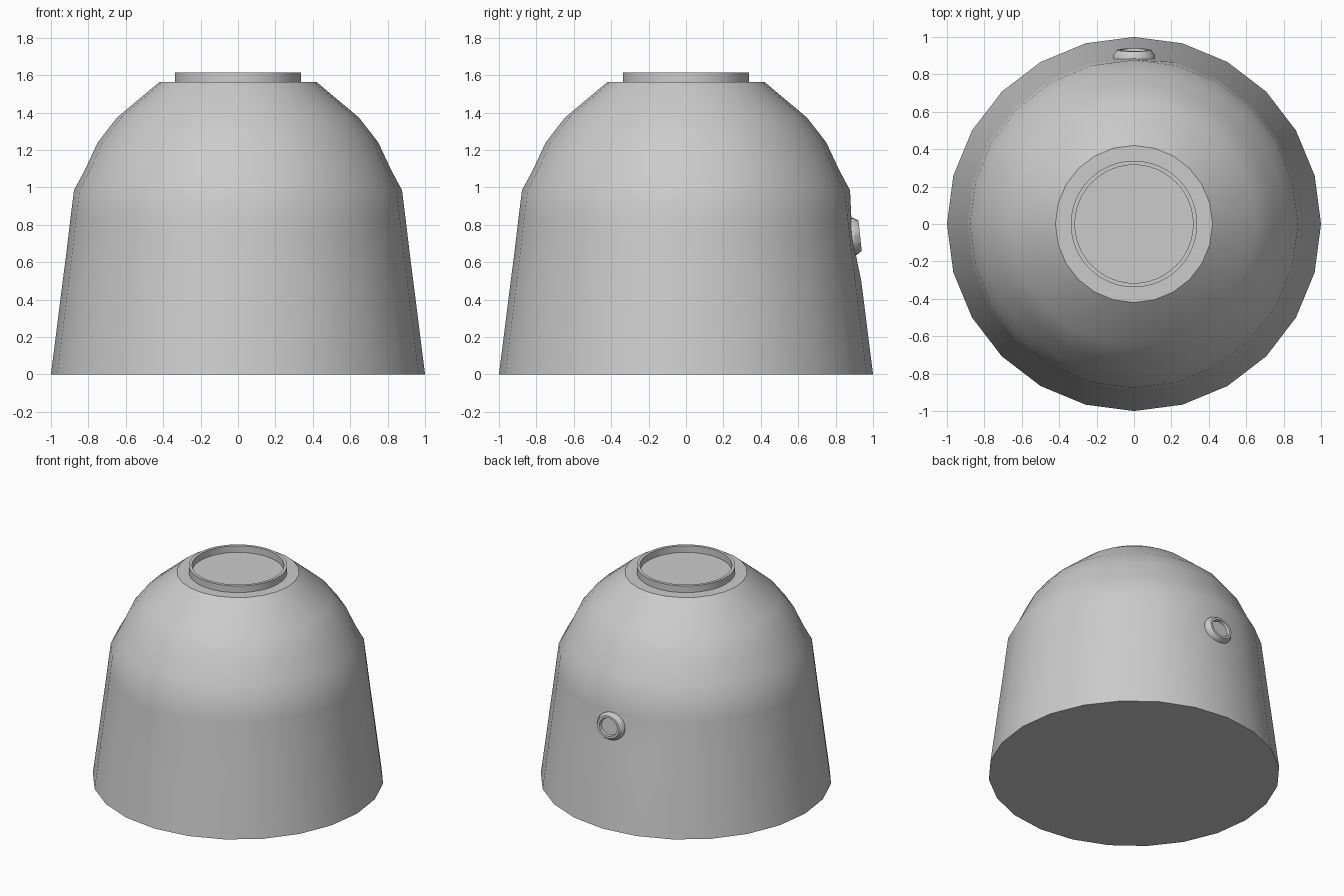
import bpy, bmesh, math
from mathutils import Matrix

if "Cube" in bpy.data.objects:
    bpy.data.objects.remove(bpy.data.objects["Cube"])


def lathe(name, profile, sides, closed=False, matrix=Matrix(), edit=None):
    """Revolve (radius, z) points about z; open profiles get end caps."""
    bm = bmesh.new()
    rings = []
    for r, z in profile:
        rings.append([bm.verts.new((r * math.cos(2 * math.pi * i / sides),
                                    r * math.sin(2 * math.pi * i / sides), z))
                      for i in range(sides)])
    pairs = list(zip(rings, rings[1:]))
    if closed:
        pairs.append((rings[-1], rings[0]))
    for a, b in pairs:
        for i in range(sides):
            j = (i + 1) % sides
            bm.faces.new((a[i], a[j], b[j], b[i]))
    if not closed:
        bm.faces.new(rings[0][::-1])
        bm.faces.new(rings[-1])
    if edit:
        edit(rings)
    bmesh.ops.recalc_face_normals(bm, faces=bm.faces)
    bm.transform(matrix)
    mesh = bpy.data.meshes.new(name)
    bm.to_mesh(mesh)
    bm.free()
    obj = bpy.data.objects.new(name, mesh)
    bpy.context.collection.objects.link(obj)
    bpy.ops.object.select_all(action='DESELECT')
    obj.select_set(True)
    bpy.context.view_layer.objects.active = obj
    bpy.ops.object.shade_smooth_by_angle(angle=math.radians(35))
    return obj


# Body: tapered wall and faceted dome, slightly flattened behind the button
SIDES = 24


def flatten_back(rings):
    for row in (2, 3):
        rings[row][SIDES // 4].co.y -= 0.011


body_profile = [(1.0, 0), (0.937, 0.5), (0.919, 0.64), (0.895, 0.84),
                (0.877, 0.985), (0.82, 1.09), (0.75, 1.24),
                (0.647, 1.373), (0.42, 1.563)]
lathe("dome_body", body_profile, SIDES, edit=flatten_back)

# Raised rim on the flat top
lathe("top_rim", [(0.338, 1.555), (0.338, 1.613), (0.316, 1.613), (0.316, 1.555)],
      48, closed=True)

# Round button on the back wall, with a recessed face
place = (Matrix.Translation((0, 0.897, 0.738))
         @ Matrix.Rotation(math.radians(-90 + 6), 4, 'X')
         @ Matrix.Diagonal((1.12, 1, 1, 1)))
lathe("back_button", [(0.10, -0.02), (0.10, 0.006), (0.082, 0.034),
                      (0.066, 0.034), (0.062, 0.014)], 20, matrix=place)
